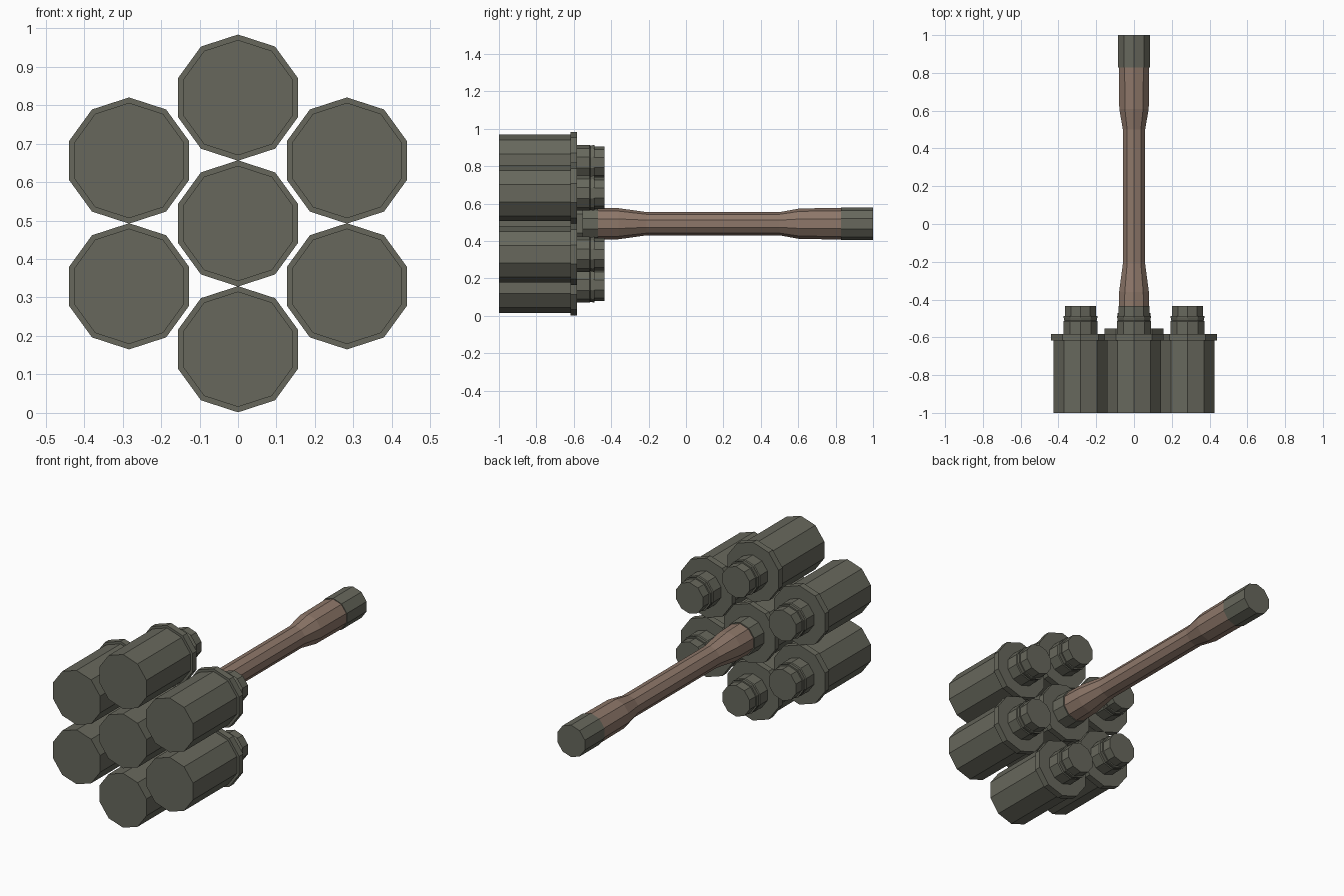
import bpy, math

if "Cube" in bpy.data.objects:
    bpy.data.objects.remove(bpy.data.objects["Cube"])

SIDES = 10
ZC = 0.4925


def material(name, rgb):
    m = bpy.data.materials.new(name)
    m.diffuse_color = (*rgb, 1)
    m.use_nodes = True
    m.node_tree.nodes["Principled BSDF"].inputs["Base Color"].default_value = m.diffuse_color
    return m


METAL = material("grey green metal", (0.135, 0.137, 0.107))
WOOD = material("brown wood", (0.27, 0.185, 0.142))


def lathe(name, profile, x, z, mat):
    """Ten-sided solid along y from (y, radius) pairs, with a corner on top."""
    verts, faces = [], []
    for y, r in profile:
        for i in range(SIDES):
            a = math.pi / 2 + 2 * math.pi * i / SIDES
            verts.append((x + r * math.cos(a), y, z + r * math.sin(a)))
    for k in range(len(profile) - 1):
        for i in range(SIDES):
            j = (i + 1) % SIDES
            a, b = k * SIDES, (k + 1) * SIDES
            faces.append((a + i, b + i, b + j, a + j))
    faces.append(tuple(range(SIDES))[::1])
    last = (len(profile) - 1) * SIDES
    faces.append(tuple(range(last + SIDES - 1, last - 1, -1)))
    me = bpy.data.meshes.new(name)
    me.from_pydata(verts, [], faces)
    # make sure normals face outward
    import bmesh
    bm = bmesh.new()
    bm.from_mesh(me)
    bmesh.ops.recalc_face_normals(bm, faces=bm.faces)
    bm.to_mesh(me)
    bm.free()
    me.materials.append(mat)
    ob = bpy.data.objects.new(name, me)
    bpy.context.collection.objects.link(ob)
    return ob


# outer canisters with rim, neck and closed collar
outer = [(-1, 0.150), (-0.618, 0.150), (-0.618, 0.164), (-0.582, 0.164),
         (-0.582, 0.094), (-0.515, 0.094), (-0.51, 0.090), (-0.495, 0.094),
         (-0.488, 0.094), (-0.488, 0.086), (-0.435, 0.086)]
for n in range(6):
    a = math.radians(90 + 60 * n)
    lathe(f"outer_canister_{n + 1}", outer,
          0.327 * math.cos(a), ZC + 0.327 * math.sin(a), METAL)

# middle canister, rim slightly further back
centre = [(-1, 0.150), (-0.585, 0.150), (-0.585, 0.164), (-0.552, 0.164),
          (-0.552, 0.094), (-0.47, 0.092)]
lathe("centre_canister", centre, 0, ZC, METAL)

# wooden handle, waisted in the middle
handle = [(-0.48, 0.086), (-0.36, 0.083), (-0.21, 0.062), (0.15, 0.062), (0.50, 0.062),
          (0.61, 0.082), (0.83, 0.084)]
lathe("handle", handle, 0, ZC, WOOD)

# metal end cap
lathe("end_cap", [(0.828, 0.088), (1.0, 0.088)], 0, ZC, METAL)
